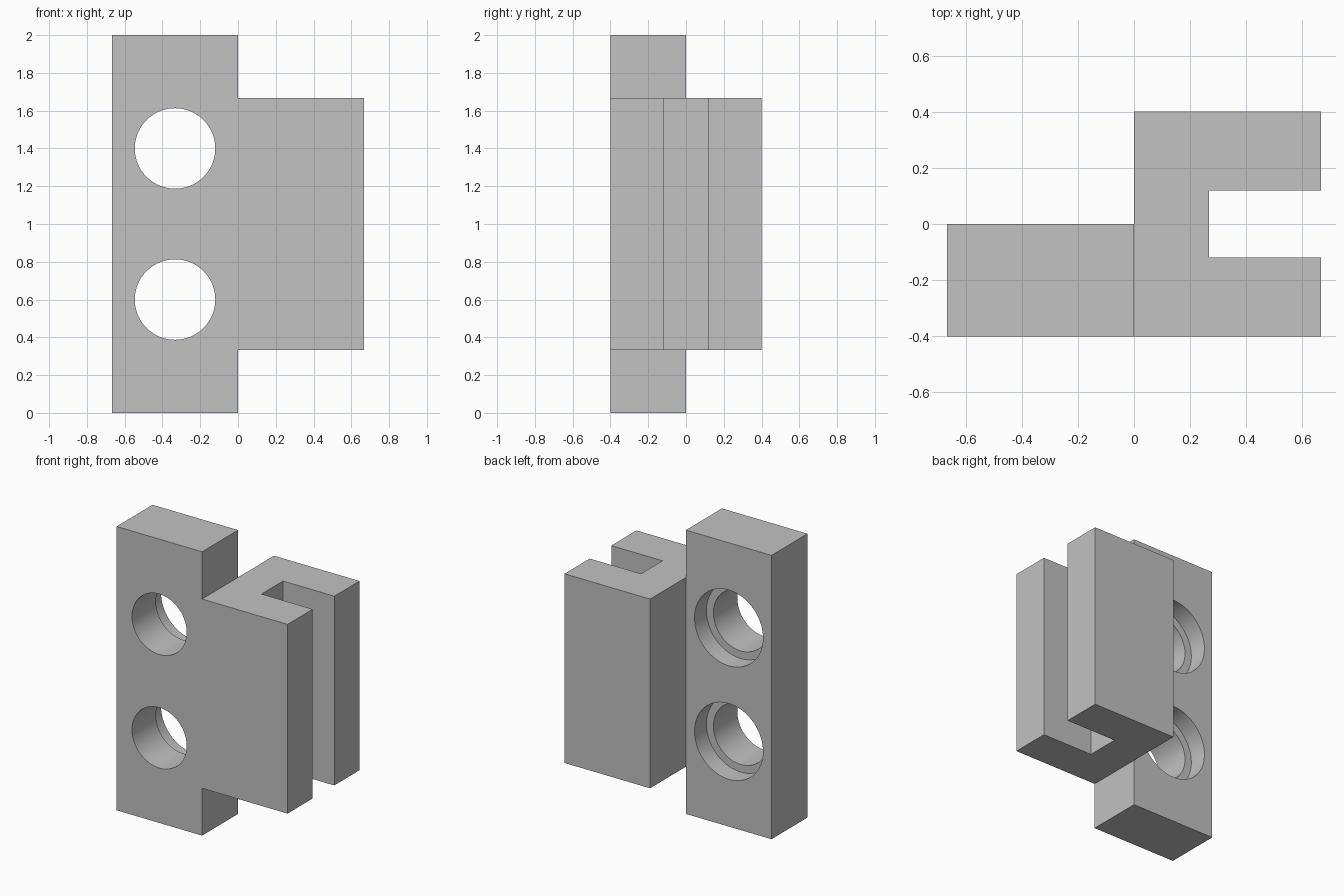
import bpy
import bmesh
import math
from mathutils import Matrix

cube = bpy.data.objects.get("Cube")
if cube:
    bpy.data.objects.remove(cube, do_unlink=True)

steel = bpy.data.materials.new("plain_grey")
steel.use_nodes = True
grey = (0.54, 0.54, 0.54, 1)
steel.diffuse_color = grey
steel.node_tree.nodes["Principled BSDF"].inputs["Base Color"].default_value = grey

W, D, H = 2 / 3, 0.4, 2.0       # half width, half depth, height
STEP = 1 / 3                    # block inset from plate ends


def add_object(name, bm):
    bmesh.ops.recalc_face_normals(bm, faces=bm.faces)
    mesh = bpy.data.meshes.new(name)
    bm.to_mesh(mesh)
    bm.free()
    mesh.materials.append(steel)
    obj = bpy.data.objects.new(name, mesh)
    bpy.context.collection.objects.link(obj)
    return obj


def extrude_y(name, outline, y0, y1):
    bm = bmesh.new()
    face = bm.faces.new([bm.verts.new((x, y0, z)) for x, z in outline])
    ext = bmesh.ops.extrude_face_region(bm, geom=[face])
    verts = [g for g in ext["geom"] if isinstance(g, bmesh.types.BMVert)]
    bmesh.ops.translate(bm, verts=verts, vec=(0, y1 - y0, 0))
    return add_object(name, bm)


def box(name, x0, x1, y0, y1, z0, z1):
    return extrude_y(name, [(x0, z0), (x1, z0), (x1, z1), (x0, z1)], y0, y1)


def cylinder_y(name, x, z, radius, y0, y1):
    bm = bmesh.new()
    turn = Matrix.Translation((x, (y0 + y1) / 2, z)) @ Matrix.Rotation(math.pi / 2, 4, "X")
    bmesh.ops.create_cone(bm, cap_ends=True, segments=96, radius1=radius,
                          radius2=radius, depth=y1 - y0, matrix=turn)
    return add_object(name, bm)


def cut(target, cutter):
    mod = target.modifiers.new("cut", "BOOLEAN")
    mod.operation = "DIFFERENCE"
    mod.solver = "EXACT"
    mod.object = cutter
    bpy.context.view_layer.objects.active = target
    bpy.ops.object.modifier_apply(modifier=mod.name)
    bpy.data.objects.remove(cutter, do_unlink=True)


# Tall mounting plate and shorter block as one solid
bracket = extrude_y("slotted_bracket", [
    (-W, 0), (0, 0), (0, STEP), (W, STEP),
    (W, H - STEP), (0, H - STEP), (0, H), (-W, H)], -D, D)

# Thin the plate to the front half
cut(bracket, box("plate_relief", -1, 0, 0, 1, -1, 3))

# Slot open to the side of the block
cut(bracket, box("slot", 0.267, 1, -0.12, 0.12, -1, 3))

# Bolt holes, counterbored from the back
for z in (0.6, 1.4):
    cut(bracket, cylinder_y("counterbore", -W / 2, z, 0.267, -0.133, 0.2))
    cut(bracket, cylinder_y("bolt_hole", -W / 2, z, 0.213, -0.6, 0.2))

bpy.ops.object.select_all(action="DESELECT")
bracket.select_set(True)
bpy.context.view_layer.objects.active = bracket
bpy.ops.object.shade_smooth_by_angle(angle=math.radians(30))
